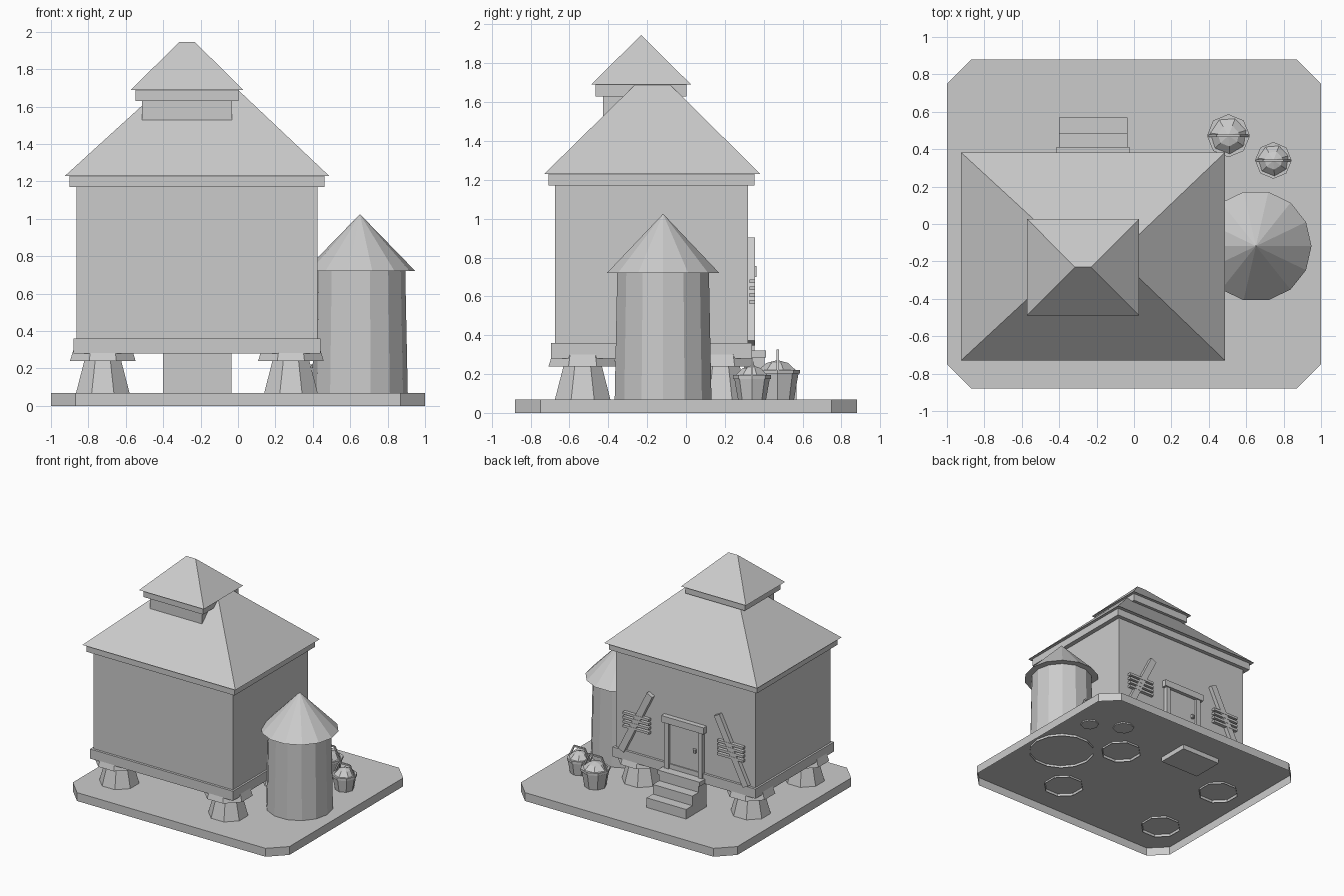
import bpy, bmesh, math
from mathutils import Vector, Matrix

old = bpy.data.objects.get("Cube")
if old:
    bpy.data.objects.remove(old, do_unlink=True)

GREY = (0.6, 0.6, 0.6, 1)
mat = bpy.data.materials.new("plain_grey")
mat.use_nodes = True
mat.diffuse_color = GREY
mat.node_tree.nodes["Principled BSDF"].inputs["Base Color"].default_value = GREY

HX, HY = -0.22, -0.177      # centre of the house
WALL = 0.32                 # plane of the back wall with the door
GROUND = 0.07


def finish(name, bm, fix=True):
    if fix:
        bmesh.ops.recalc_face_normals(bm, faces=bm.faces)
    mesh = bpy.data.meshes.new(name)
    bm.to_mesh(mesh)
    bm.free()
    mesh.materials.append(mat)
    ob = bpy.data.objects.new(name, mesh)
    bpy.context.collection.objects.link(ob)
    return ob


def box(name, x, y, z):
    """Box from (min, max) pairs."""
    bm = bmesh.new()
    bmesh.ops.create_cube(bm, size=1)
    for v in bm.verts:
        v.co = [(a + b) / 2 + c * (b - a) for (a, b), c in zip((x, y, z), v.co)]
    return finish(name, bm)


def around(cx, cy, hx, hy):
    return (cx - hx, cx + hx), (cy - hy, cy + hy)


def turned(name, x, y, sides, rings, turn=0.0, bottom=True, top=True):
    """Faceted solid through (radius, z) rings; a zero radius is an apex."""
    bm = bmesh.new()
    loops = []
    for r, z in rings:
        n = sides if r else 1
        loops.append([bm.verts.new((x + r * math.cos(turn + math.tau * i / sides),
                                    y + r * math.sin(turn + math.tau * i / sides), z))
                      for i in range(n)])
    for a, b in zip(loops, loops[1:]):
        for i in range(sides):
            j = (i + 1) % sides
            if len(b) == 1:
                bm.faces.new((a[i], a[j], b[0]))
            else:
                bm.faces.new((a[i], a[j], b[j], b[i]))
    if bottom:
        bm.faces.new(loops[0][::-1])
    if top and len(loops[-1]) > 1:
        bm.faces.new(loops[-1])
    return finish(name, bm)


def hip_roof(name, eave_x, eave_y, z0, top_x, top_y, z1):
    """Hipped roof between an eave rectangle and a small flat top."""
    bm = bmesh.new()
    bmesh.ops.create_cube(bm, size=2)
    for v in bm.verts:
        xs, ys, z = (top_x, top_y, z1) if v.co.z > 0 else (eave_x, eave_y, z0)
        v.co = (xs[v.co.x > 0], ys[v.co.y > 0], z)
    bmesh.ops.remove_doubles(bm, verts=bm.verts, dist=1e-5)
    return finish(name, bm)


def bar(name, a, b, width, depth):
    """Square-ended bar from a to b in the xz plane."""
    a, b = Vector(a), Vector(b)
    d = b - a
    bm = bmesh.new()
    bmesh.ops.create_cube(bm, size=1)
    bmesh.ops.scale(bm, vec=(width, depth, d.length), verts=bm.verts)
    turn = Matrix.Rotation(math.atan2(d.x, d.z), 4, 'Y')
    bmesh.ops.transform(bm, matrix=Matrix.Translation((a + b) / 2) @ turn, verts=bm.verts)
    return finish(name, bm)


def slab():
    """Ground plate with cut corners, open underneath."""
    bm = bmesh.new()
    outline = []
    for sx, sy in ((1, 1), (-1, 1), (-1, -1), (1, -1)):
        pair = [(sx, sy * 0.75), (sx * 0.87, sy * 0.88)]
        outline += pair if sx * sy > 0 else pair[::-1]
    face = bm.faces.new([bm.verts.new((x, y, GROUND)) for x, y in outline])
    rim = bmesh.ops.extrude_edge_only(bm, edges=list(face.edges))
    for v in rim["geom"]:
        if isinstance(v, bmesh.types.BMVert):
            v.co.z = 0
    return finish("ground_plate", bm)


def stairs():
    """Three steps as an extruded side profile."""
    bm = bmesh.new()
    profile = [(WALL - 0.02, 0.03), (0.57, 0.03)]
    y, z = 0.57, GROUND
    for _ in range(3):
        z += 0.08
        profile += [(y, z), (y - 0.083, z)]
        y -= 0.083
    profile[-1] = (WALL - 0.02, z)
    face = bm.faces.new([bm.verts.new((-0.40, py, pz)) for py, pz in profile])
    out = bmesh.ops.extrude_face_region(bm, geom=[face])
    bmesh.ops.translate(bm, vec=(0.365, 0, 0),
                        verts=[v for v in out["geom"] if isinstance(v, bmesh.types.BMVert)])
    return finish("back_steps", bm)


slab()

# Stone feet with wide caps
for sx in (-1, 1):
    for sy in (-1, 1):
        x, y = HX + sx * 0.503, HY + sy * 0.355
        turned("foot", x, y, 8, [(0.16, 0.05), (0.107, 0.24)], math.pi / 8, bottom=False)
        turned("foot_cap", x, y, 8, [(0.19, 0.24), (0.17, 0.30)], math.pi / 8)

# House body
box("house_walls", *around(HX, HY, 0.644, 0.497), (0.30, 1.20))
box("floor_beam", *around(HX, HY, 0.66, 0.517), (0.28, 0.36))
box("eave_beam", *around(HX, HY, 0.682, 0.53), (1.17, 1.23))
hip_roof("main_roof", (-0.925, 0.487), (-0.73, 0.383), 1.23,
         (-0.42, 0.0), (-0.262, -0.082), 1.69)

# Roof turret
TX, TY = -0.272, -0.231
box("turret_walls", *around(TX, TY, 0.24, 0.196), (1.525, 1.64))
box("turret_beam", *around(TX, TY, 0.275, 0.234), (1.63, 1.69))
hip_roof("turret_roof", (-0.572, 0.027), (-0.489, 0.027), 1.69,
         (-0.315, -0.23), (TY, TY), 1.945)

# Silo
turned("silo_body", 0.652, -0.118, 14, [(0.256, 0.05), (0.242, 0.73)], bottom=False)
turned("silo_roof", 0.652, -0.118, 14, [(0.297, 0.72), (0, 1.025)])

# Door on the back wall
box("door_panel", (HX - 0.15, HX + 0.15), (WALL - 0.01, WALL + 0.012), (0.33, 0.71))
for s in (-1, 1):
    cx = HX + s * 0.155
    box("door_post", (cx - 0.02, cx + 0.02), (WALL - 0.01, WALL + 0.032), (0.32, 0.71))
box("door_lintel", (HX - 0.195, HX + 0.195), (WALL - 0.01, WALL + 0.042), (0.70, 0.755))
box("door_sill", (HX - 0.195, HX + 0.195), (WALL - 0.01, 0.412), (0.285, 0.32))
turned("door_knob", HX - 0.10, WALL + 0.022, 8, [(0.014, 0.515), (0.014, 0.545)])
stairs()

# Leaning planks with slats on both sides of the door
for s in (-1, 1):
    py = WALL + 0.016
    bar("leaning_plank", (HX + s * 0.575, py, 0.36), (HX + s * 0.31, py, 0.89), 0.055, 0.036)
    cx = HX + s * 0.435
    for i in range(4):
        z = 0.57 + i * 0.036
        box("slat", (cx - 0.12, cx + 0.12), (WALL + 0.008, WALL + 0.036), (z - 0.01, z + 0.01))

# Filled buckets with handles
for x, y, r, h, peak in ((0.505, 0.472, 0.115, 0.222, 0.32), (0.745, 0.34, 0.098, 0.195, 0.275)):
    turned("bucket", x, y, 8, [(r * 0.72, GROUND - 0.01), (r * 0.93, h - 0.02)])
    turned("bucket_rim", x, y, 8, [(r, h - 0.02), (r, h)])
    turned("bucket_filling", x, y, 7, [(r * 0.85, h), (r * 0.5, h + 0.035), (0, h + 0.05)], 0.3)
    pts = [(x + u * r, y, z) for u, z in ((-0.92, h - 0.01), (-0.5, peak), (0.5, peak), (0.92, h - 0.01))]
    for a, b in zip(pts, pts[1:]):
        bar("bucket_handle", a, b, 0.012, 0.012)
